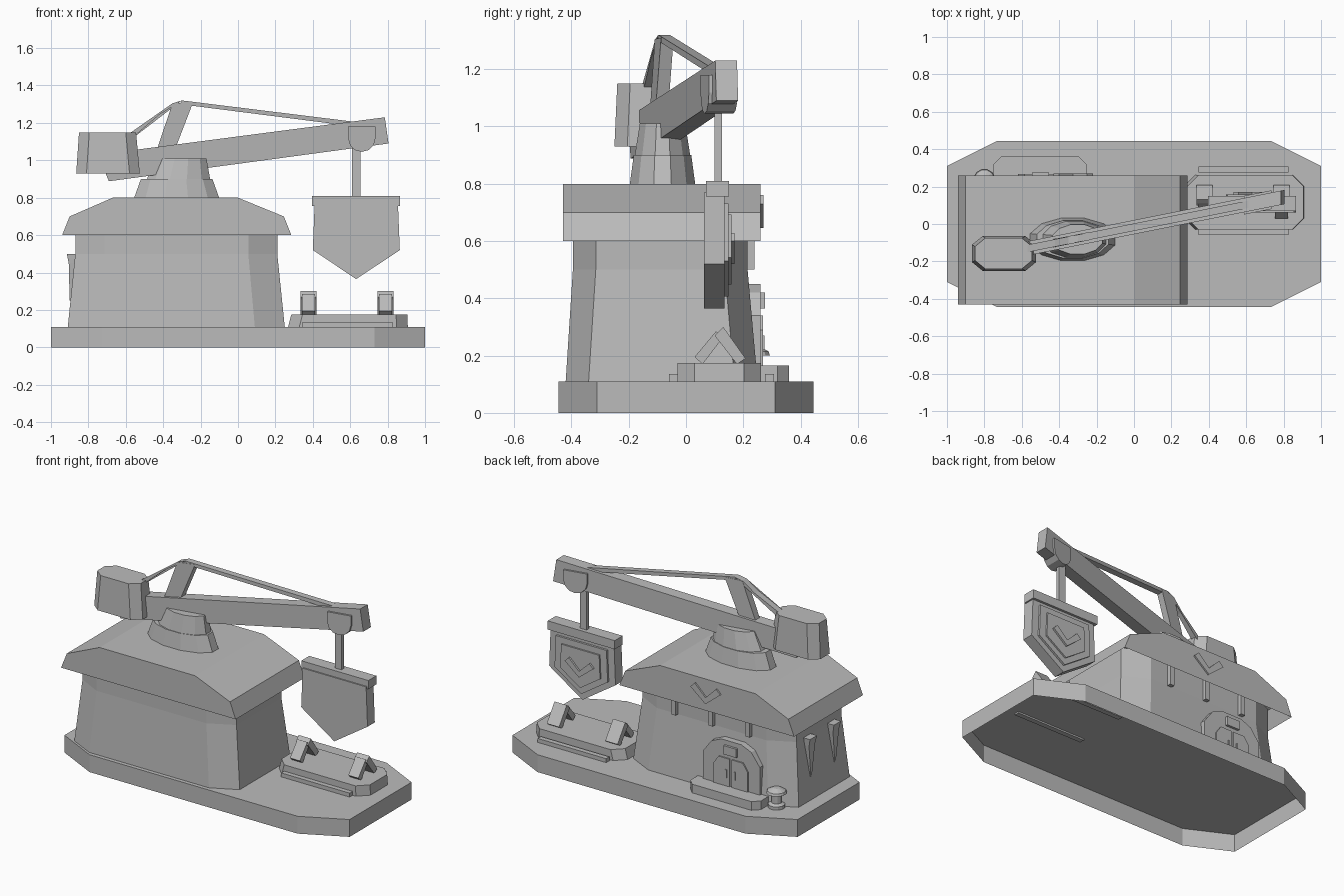
import bpy, bmesh, math

cube = bpy.data.objects.get("Cube")
if cube:
    bpy.data.objects.remove(cube, do_unlink=True)

GREY = (0.5, 0.5, 0.5, 1)
grey = bpy.data.materials.new("plain_grey")
grey.use_nodes = True
grey.diffuse_color = GREY
shader = next(n for n in grey.node_tree.nodes if n.type == 'BSDF_PRINCIPLED')
shader.inputs["Base Color"].default_value = GREY


def loft(name, rings, bottom=True, top=True):
    """Join matching rings of points, with optional end caps."""
    bm = bmesh.new()
    loops = [[bm.verts.new(p) for p in ring] for ring in rings]
    n = len(loops[0])
    for a, b in zip(loops, loops[1:]):
        for i in range(n):
            j = (i + 1) % n
            bm.faces.new((a[i], a[j], b[j], b[i]))
    if bottom:
        bm.faces.new(loops[0][::-1])
    if top:
        bm.faces.new(loops[-1])
    bmesh.ops.recalc_face_normals(bm, faces=bm.faces)
    mesh = bpy.data.meshes.new(name)
    bm.to_mesh(mesh)
    bm.free()
    mesh.materials.append(grey)
    ob = bpy.data.objects.new(name, mesh)
    bpy.context.collection.objects.link(ob)
    return ob


def octagon(x0, x1, y0, y1, cx, cy, z):
    return [(x0 + cx, y0, z), (x1 - cx, y0, z), (x1, y0 + cy, z), (x1, y1 - cy, z),
            (x1 - cx, y1, z), (x0 + cx, y1, z), (x0, y1 - cy, z), (x0, y0 + cy, z)]


def oval(x, y, rx, ry, z, n=12):
    turns = [math.tau * (i + 0.5) / n for i in range(n)]
    return [(x + rx * math.cos(t), y + ry * math.sin(t), z) for t in turns]


def slab(name, pts, y0, y1, **caps):
    """Extrude an x-z outline along y."""
    return loft(name, [[(x, y, z) for x, z in pts] for y in (y0, y1)], **caps)


def box(name, x0, x1, y0, y1, z0, z1):
    return slab(name, [(x0, z0), (x1, z0), (x1, z1), (x0, z1)], y0, y1)


def chevron(name, x, z, w, h, t, y0, y1):
    slab(name, [(x - w, z + h), (x, z), (x + w, z + h), (x + w - t, z + h + t),
                (x, z + 1.4 * t), (x - w + t, z + h + t)], y0, y1)


def swing(ob):
    """Slew a crane part sideways to follow the boom direction."""
    for v in ob.data.vertices:
        v.co.y += 0.2 * (v.co.x + 0.6) - 0.137


# Ground plinth, open underneath
loft("plinth", [octagon(-1, 1, -.445, .445, .27, .135, z) for z in (0, .11)], bottom=False)

# Building walls and roof
loft("walls", [octagon(-.91, .25, -.42, .25, .16, .08, .11),
               octagon(-.87, .21, -.395, .215, .155, .08, .5),
               octagon(-.87, .21, -.395, .215, .155, .08, .68)], bottom=False, top=False)

roof = slab("roof", [(-.94, .6), (-.9, .7), (-.67, .8), (0, .8), (.245, .7), (.285, .6)], -.43, .26)
bm = bmesh.new()
bm.from_mesh(roof.data)
under = [f for f in bm.faces if all(v.co.z < .61 for v in f.verts)]
bmesh.ops.delete(bm, geom=under, context='FACES_ONLY')
bm.to_mesh(roof.data)
bm.free()
chevron("roof_chevron", -.325, .645, .105, .085, .03, .255, .27)

for i, x in enumerate((-.08, -.34, -.6)):
    box(f"eave_bracket_{i}", x - .015, x + .015, .2, .24, .5, .63)

# Pointed wedges on the end wall
for i, y in enumerate((.03, -.21)):
    loft(f"wall_spike_{i}", [
        [(-.9, y - .005, .25), (-.9, y + .005, .25), (-.88, y + .005, .25), (-.88, y - .005, .25)],
        [(-.905, y - .03, .45), (-.905, y + .03, .45), (-.86, y + .03, .45), (-.86, y - .03, .45)],
        [(-.915, y - .035, .5), (-.915, y + .035, .5), (-.85, y + .035, .5), (-.85, y - .035, .5)]])

# Rear entrance
loft("door_step", [octagon(-.75, -.255, .2, .36, .04, .04, z) for z in (.11, .165)])
slab("door_surround", [(-.7, .165), (-.3, .165), (-.3, .34), (-.36, .42), (-.43, .45),
                       (-.57, .45), (-.64, .42), (-.7, .34)], .2, .26)
for side in (-1, 1):
    x = -.5
    slab("door_leaf", [(x + side * .008, .165), (x + side * .12, .165), (x + side * .12, .29),
                       (x + side * .085, .34), (x + side * .008, .34)], .25, .268)
    box("door_handle", x + side * .03 - .006, x + side * .03 + .006, .26, .274, .22, .27)
box("door_plaque", -.545, -.455, .25, .275, .365, .42)

# Bollard beside the entrance
loft("bollard", [oval(-.8, .235, r, r, z) for r, z in
                 ((.05, .11), (.05, .13), (.03, .14), (.03, .2), (.06, .2), (.055, .215), (.02, .232))])

# Crane turret
loft("turret_base", [oval(-.328, -.082, .235, .118, .8), oval(-.328, -.082, .198, .104, .9)])
loft("turret_top", [oval(-.318, -.082, .175, .1, .9), oval(-.302, -.082, .138, .082, 1.01)])

# Boom, mast and tie bars
swing(slab("boom", [(-.75, 1.03), (.785, 1.23), (.805, 1.09), (-.69, .888)], -.038, .038))
swing(slab("mast", [(-.44, 1.04), (-.34, 1.05), (-.24, 1.31), (-.35, 1.305)], -.022, .022))
swing(slab("front_tie", [(-.31, 1.3), (-.3, 1.32), (.63, 1.205), (.63, 1.18)], -.02, .02))
swing(slab("rear_tie", [(-.35, 1.305), (-.3, 1.32), (-.6, 1.13), (-.6, 1.09)], -.02, .02))
loft("counterweight", [octagon(-.865, -.525, -.25, -.065, .055, .045, .93),
                       octagon(-.85, -.545, -.24, -.075, .055, .045, 1.15)])

# Pulley housing at the boom tip and hanging rod
arc = [math.pi * (1 + i / 6) for i in range(7)]
housing = [(.662 + .073 * math.cos(a), 1.118 + .073 * math.sin(a)) for a in arc]
swing(slab("pulley_housing", housing + [(.735, 1.18), (.589, 1.18)], -.05, .05))
box("hanging_rod", .61, .655, .1, .125, .79, 1.1)

# Hanging shield sign
shield = [(.41, .77), (.4, .52), (.632, .365), (.865, .52), (.855, .77)]


def shrunk(s):
    return [(.632 + (x - .632) * s, .575 + (z - .575) * s) for x, z in shield]


box("sign_bar", .395, .865, .07, .15, .755, .81)
slab("sign_body", shield, .062, .135)
slab("sign_border", shrunk(.8), .13, .148)
slab("sign_panel", shrunk(.6), .14, .158)
chevron("sign_chevron", .632, .52, .1, .08, .028, .15, .17)

# Side dock with rails and tilted supports
loft("dock", [octagon(.268, .908, -.03, .262, .06, .06, .11),
              octagon(.285, .905, -.03, .262, .06, .06, .175)])
for name, y in (("front_rail", -.06), ("rear_rail", .275)):
    box(name, .345, .825, y, y + .032, .1, .135)

legs = (("rear_support", .043, [(.13, .3), (.1, .27), (.178, .17), (.208, .19)]),
        ("front_support", .035, [(.03, .195), (.058, .17), (.128, .262), (.105, .285)]))
for x in (.378, .788):
    for name, w, outline in legs:
        loft(name, [[(x + s * w, y, z) for y, z in outline] for s in (-1, 1)])
